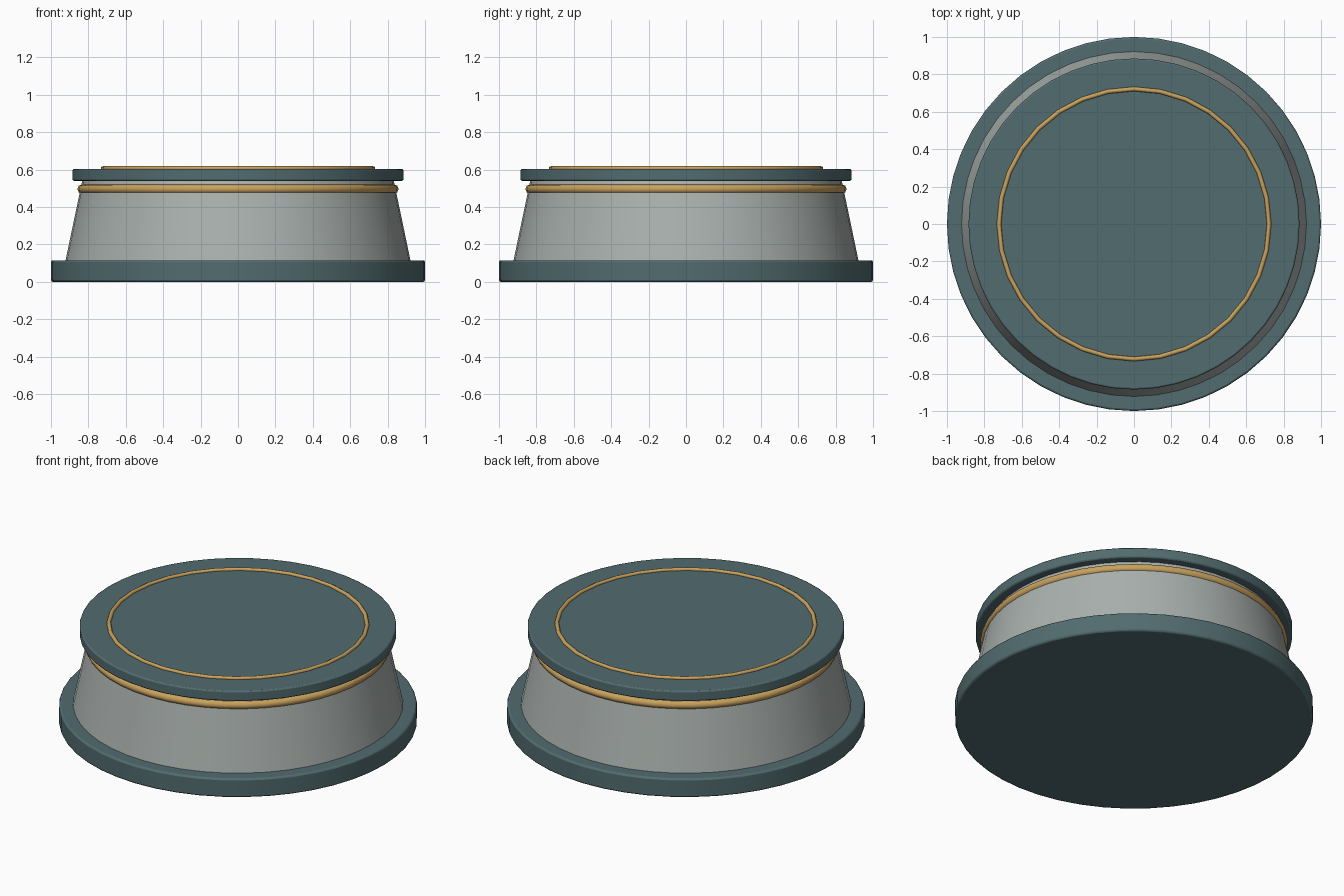
import bpy, math

if "Cube" in bpy.data.objects:
    bpy.data.objects.remove(bpy.data.objects["Cube"])


def material(name, color):
    m = bpy.data.materials.new(name)
    m.diffuse_color = (*color, 1)
    m.use_nodes = True
    m.node_tree.nodes["Principled BSDF"].inputs["Base Color"].default_value = m.diffuse_color
    return m


TEAL = material("teal", (0.085, 0.15, 0.16))
STONE = material("pale_grey", (0.40, 0.44, 0.42))
GOLD = material("gold", (0.58, 0.36, 0.11))
SIDES = 48


def finish(name, mat, bevel=0):
    ob = bpy.context.object
    ob.name = name
    ob.data.materials.append(mat)
    if bevel:
        b = ob.modifiers.new("soft_rim", 'BEVEL')
        b.width, b.segments, b.limit_method = bevel, 2, 'ANGLE'
        b.angle_limit = math.radians(40)
    bpy.ops.object.shade_smooth_by_angle(angle=math.radians(50))


def drum(name, r_low, r_high, z_low, z_high, mat, bevel=0):
    bpy.ops.mesh.primitive_cone_add(vertices=SIDES, radius1=r_low, radius2=r_high,
                                    depth=z_high - z_low, location=(0, 0, (z_low + z_high) / 2))
    finish(name, mat, bevel)


def ring(name, major, minor, z, mat, sides):
    bpy.ops.mesh.primitive_torus_add(major_radius=major, minor_radius=minor, location=(0, 0, z),
                                     major_segments=sides, minor_segments=8)
    finish(name, mat)


# Foot, tapered body and overhanging cap
drum("base_plate", 1.0, 1.0, 0, 0.115, TEAL, 0.01)
drum("tapered_body", 0.922, 0.833, 0.115, 0.54, STONE)
drum("top_plate", 0.885, 0.885, 0.54, 0.603, TEAL, 0.008)

# Gold trim around the neck and inlaid on top
ring("neck_band", 0.834, 0.025, 0.496, GOLD, SIDES)
ring("top_inlay_ring", 0.722, 0.012, 0.606, GOLD, 32)
